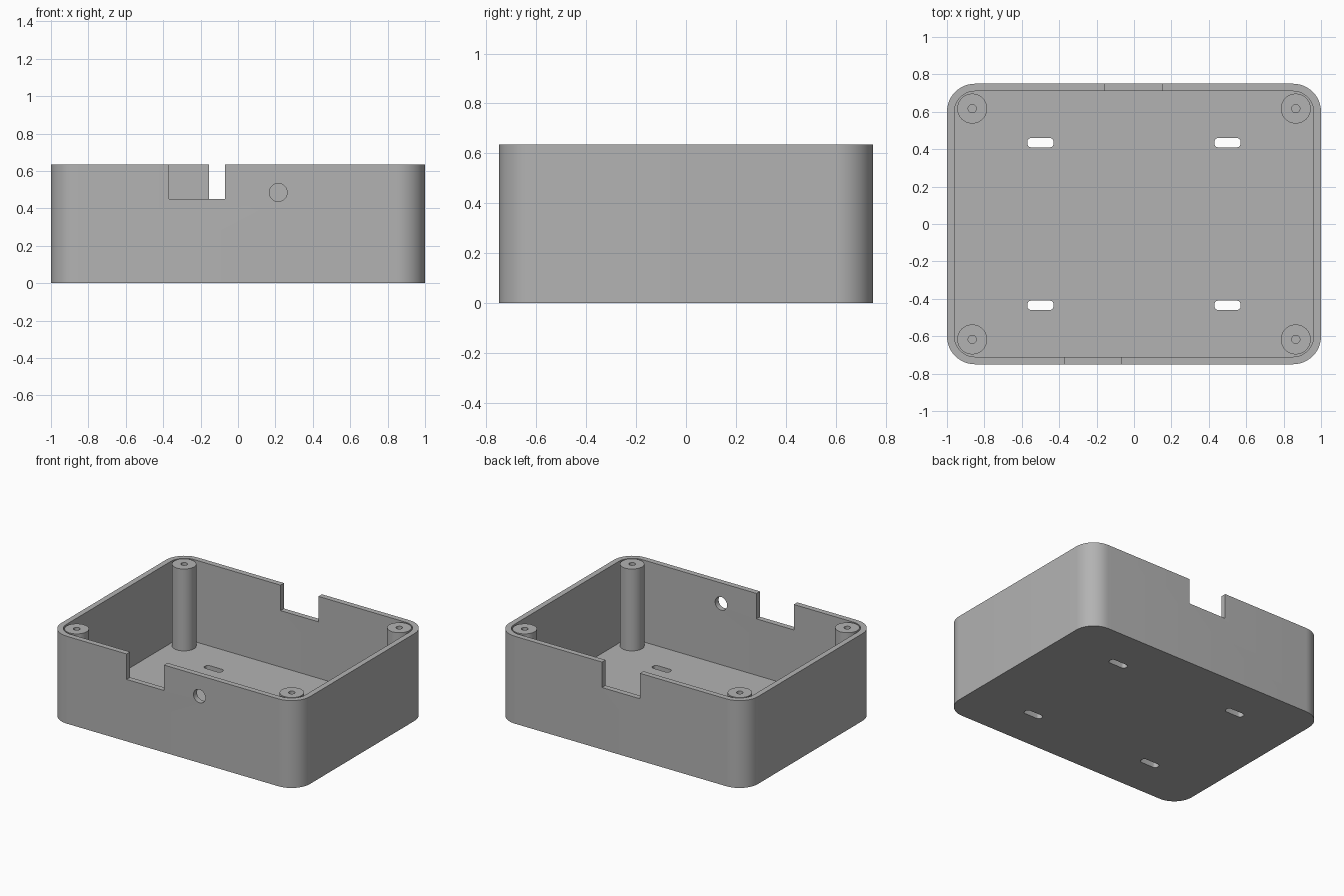
import bpy
import bmesh
from math import cos, sin, pi, radians

if "Cube" in bpy.data.objects:
    bpy.data.objects.remove(bpy.data.objects["Cube"], do_unlink=True)

HEIGHT, FLOOR, WALL = 0.635, 0.04, 0.04
HALF_X, HALF_Y, CORNER = 1.0, 0.75, 0.15
NOTCH_Z = 0.45

grey = bpy.data.materials.new("plain grey")
grey.use_nodes = True
COLOUR = (0.45, 0.45, 0.45, 1)
grey.diffuse_color = COLOUR
grey.node_tree.nodes["Principled BSDF"].inputs["Base Color"].default_value = COLOUR


def rounded_outline(hx, hy, r, steps=12):
    points = []
    for i, (sx, sy) in enumerate([(1, 1), (-1, 1), (-1, -1), (1, -1)]):
        for k in range(steps + 1):
            a = (i + k / steps) * pi / 2
            points.append((sx * (hx - r) + r * cos(a), sy * (hy - r) + r * sin(a)))
    return points


def circle_outline(r, steps=48):
    return [(r * cos(2 * pi * k / steps), r * sin(2 * pi * k / steps)) for k in range(steps)]


def prism(name, outline, z0, z1, at=(0, 0)):
    """Extrude a flat outline from z0 to z1."""
    bm = bmesh.new()
    base = bm.faces.new([bm.verts.new((x + at[0], y + at[1], z0)) for x, y in outline])
    top = bmesh.ops.extrude_face_region(bm, geom=[base])["geom"]
    for v in top:
        if isinstance(v, bmesh.types.BMVert):
            v.co.z = z1
    bmesh.ops.recalc_face_normals(bm, faces=bm.faces)
    mesh = bpy.data.meshes.new(name)
    bm.to_mesh(mesh)
    bm.free()
    mesh.materials.append(grey)
    obj = bpy.data.objects.new(name, mesh)
    bpy.context.collection.objects.link(obj)
    return obj


def box(name, x0, x1, y0, y1, z0, z1):
    return prism(name, [(x0, y0), (x1, y0), (x1, y1), (x0, y1)], z0, z1)


def cut(obj, cutter):
    cutter.hide_render = True
    bpy.context.view_layer.objects.active = obj
    mod = obj.modifiers.new("cut", "BOOLEAN")
    mod.operation, mod.solver, mod.object = "DIFFERENCE", "EXACT", cutter
    bpy.ops.object.modifier_apply(modifier=mod.name)
    bpy.data.objects.remove(cutter, do_unlink=True)


def shade(obj):
    bpy.ops.object.select_all(action="DESELECT")
    obj.select_set(True)
    bpy.context.view_layer.objects.active = obj
    bpy.ops.object.shade_smooth_by_angle(angle=radians(30))


# Hollow tray with rounded corners
tray = prism("enclosure_tray", rounded_outline(HALF_X, HALF_Y, CORNER), 0, HEIGHT)
cut(tray, prism("cavity_cutter",
                rounded_outline(HALF_X - WALL, HALF_Y - WALL, CORNER - WALL), FLOOR, 1))

# Connector notches in the front and back rims
cut(tray, box("front_notch_cutter", -0.37, -0.07, -0.8, -0.68, NOTCH_Z, 1))
cut(tray, box("back_notch_cutter", -0.155, 0.15, 0.68, 0.8, NOTCH_Z, 1))

# Round cable hole in the front wall
hole = prism("cable_hole_cutter", circle_outline(0.048), -0.1, 0.1)
hole.location = (0.215, -0.74, 0.485)
hole.rotation_euler.x = pi / 2
bpy.context.view_layer.update()
cut(tray, hole)

# Mounting slots in the floor
for sx in (-1, 1):
    for sy in (-1, 1):
        cut(tray, prism("slot_cutter", rounded_outline(0.07, 0.025, 0.02, 6),
                        -0.1, 0.1, (sx * 0.5, sy * 0.435)))
shade(tray)

# Screw posts in the corners, each with a blind pilot hole
for sx, side in ((-1, "right"), (1, "left")):
    for sy, end in ((-1, "front"), (1, "back")):
        at = (sx * 0.865, sy * 0.617)
        post = prism(f"{end}_{side}_screw_post", circle_outline(0.08), FLOOR, HEIGHT, at)
        cut(post, prism("pilot_cutter", circle_outline(0.022, 24), HEIGHT - 0.3, 1, at))
        shade(post)
